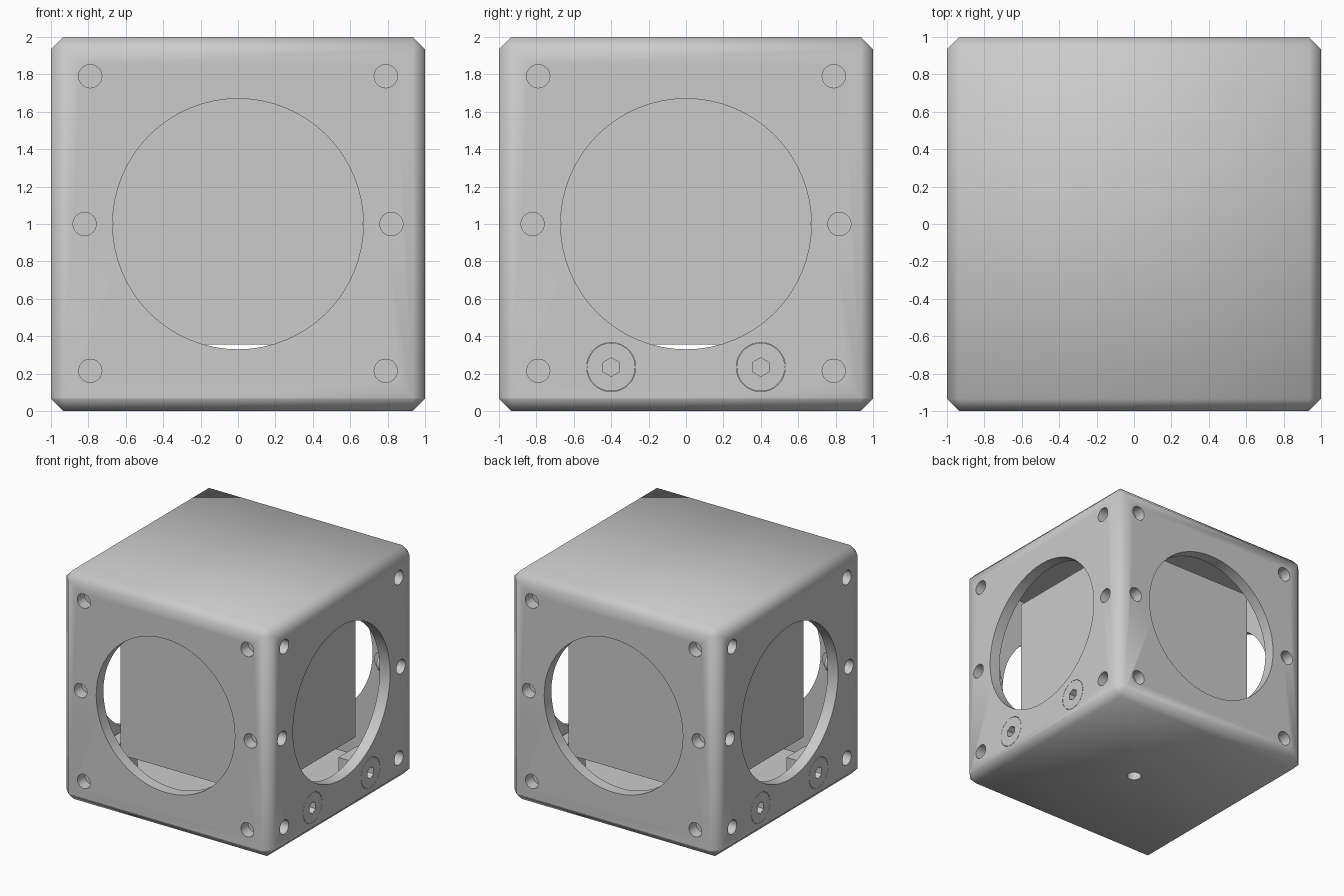
import bpy, bmesh, math
from mathutils import Matrix

if "Cube" in bpy.data.objects:
    bpy.data.objects.remove(bpy.data.objects["Cube"])

T = 0.1           # wall thickness
CZ = 1.0          # window centre height
CHAMFER = 0.065


def finish(name, bm, smooth=True):
    bmesh.ops.recalc_face_normals(bm, faces=bm.faces)
    me = bpy.data.meshes.new(name)
    bm.to_mesh(me)
    bm.free()
    ob = bpy.data.objects.new(name, me)
    bpy.context.collection.objects.link(ob)
    if smooth:
        shade(ob)
    return ob


def shade(ob):
    bpy.ops.object.select_all(action='DESELECT')
    ob.select_set(True)
    bpy.context.view_layer.objects.active = ob
    bpy.ops.object.shade_smooth_by_angle(angle=math.radians(50))


def box(bm, lo, hi):
    size = [h - l for l, h in zip(lo, hi)]
    mid = [(h + l) / 2 for l, h in zip(lo, hi)]
    bmesh.ops.create_cube(bm, size=1, matrix=Matrix.Translation(mid) @ Matrix.Diagonal((*size, 1)))


def side_cyl(bm, side, u, z, r, d0, d1, seg=32):
    """Cylinder across a wall; side 0=front, 1=right, 2=back, 3=left; d is distance from the axis."""
    m = (Matrix.Rotation(side * math.pi / 2, 4, 'Z')
         @ Matrix.Translation((u, -(d0 + d1) / 2, z))
         @ Matrix.Rotation(math.pi / 2, 4, 'X'))
    bmesh.ops.create_cone(bm, cap_ends=True, segments=seg, radius1=r, radius2=r,
                          depth=d1 - d0, matrix=m)


def chamfer(bm, test):
    edges = [e for e in bm.edges if test(e)]
    bmesh.ops.bevel(bm, geom=edges, offset=CHAMFER, segments=1, affect='EDGES', profile=0.5)


def cut(ob, bm):
    tool = finish("cutter", bm, False)
    tool.hide_render = True
    mod = ob.modifiers.new("cut", 'BOOLEAN')
    mod.operation = 'DIFFERENCE'
    mod.solver = 'EXACT'
    mod.object = tool
    bpy.context.view_layer.objects.active = ob
    bpy.ops.object.modifier_apply(modifier=mod.name)
    bpy.data.objects.remove(tool)


# Shell: chamfered box, open underneath
bm = bmesh.new()
box(bm, (-1, -1, 0.07), (1, 1, 2))
chamfer(bm, lambda e: max(v.co.z for v in e.verts) > 1)
shell = finish("shell", bm, False)

bm = bmesh.new()
box(bm, (-1 + T, -1 + T, -0.1), (1 - T, 1 - T, 2 - T))
cut(shell, bm)

# Large round windows on all four sides
for side in (0, 1):
    bm = bmesh.new()
    side_cyl(bm, side, 0, CZ, 0.67, -1.2, 1.2, 64)
    cut(shell, bm)

# Small holes around each window, and screw seats on the two sides
FIXINGS = [(s * u, z) for s in (-1, 1) for u, z in ((0.79, 1.79), (0.82, 1.0), (0.79, 0.215))]
SCREWS = [(side, u) for side in (1, 3) for u in (-0.4, 0.4)]
bm = bmesh.new()
for side in range(4):
    for u, z in FIXINGS:
        side_cyl(bm, side, u, z, 0.062, 0.88, 1.1)
for side, u in SCREWS:
    side_cyl(bm, side, u, 0.235, 0.131, 0.88, 1.1, 48)
cut(shell, bm)
shade(shell)

# Bosses closing the small holes from inside
bm = bmesh.new()
for side in range(4):
    for u, z in FIXINGS:
        side_cyl(bm, side, u, z, 0.08, 0.82, 0.9)
finish("hole_bosses", bm)

# Flush screw heads with hexagonal sockets
for side, u in SCREWS:
    bm = bmesh.new()
    side_cyl(bm, side, u, 0.235, 0.129, 0.9, 1.0, 48)
    head = finish("side_screw", bm, False)
    bm = bmesh.new()
    side_cyl(bm, side, u, 0.235, 0.05, 0.92, 1.1, 6)
    cut(head, bm)
    shade(head)

# Base plate with chamfered lower edge and a threaded-mount hole
bm = bmesh.new()
box(bm, (-1, -1, 0), (1, 1, 0.07))
chamfer(bm, lambda e: min(v.co.z for v in e.verts) < 0.01)
base = finish("base_plate", bm, False)
bm = bmesh.new()
bmesh.ops.create_cone(bm, cap_ends=True, segments=32, radius1=0.06, radius2=0.06, depth=0.4)
cut(base, bm)
shade(base)

# Raised boss above the mount hole
bm = bmesh.new()
bmesh.ops.create_cone(bm, cap_ends=True, segments=32, radius1=0.14, radius2=0.14, depth=0.1,
                      matrix=Matrix.Translation((0, 0, 0.12)))
finish("mount_boss", bm)

# Upright tabs on the base that take the side screws
bm = bmesh.new()
for sx in (-1, 1):
    for y in (-0.4, 0.4):
        xs = sorted((sx * 0.78, sx * 0.9))
        box(bm, (xs[0], y - 0.13, 0.07), (xs[1], y + 0.13, 0.36))
finish("screw_tabs", bm, False)

# Plain block held inside the shell
bm = bmesh.new()
box(bm, (-0.667, -0.667, 0.355), (0.667, 0.667, 1.69))
finish("inner_block", bm, False)
